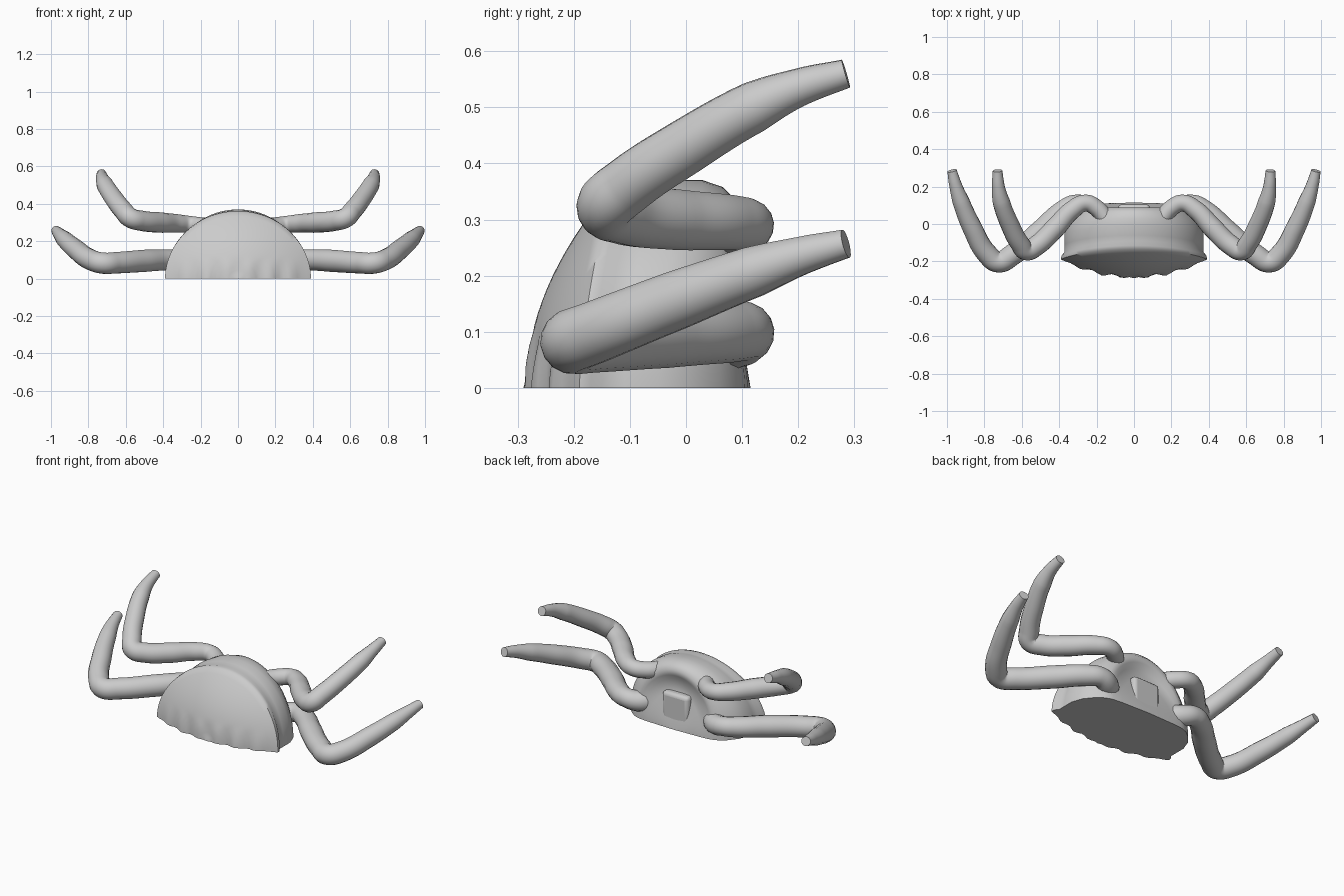
import bpy, bmesh, math

if "Cube" in bpy.data.objects:
    bpy.data.objects.remove(bpy.data.objects["Cube"])

N = 48  # segments over each half-elliptical section


def finish(ob, angle=50):
    bpy.ops.object.select_all(action='DESELECT')
    ob.select_set(True)
    bpy.context.view_layer.objects.active = ob
    bpy.ops.object.shade_smooth_by_angle(angle=math.radians(angle))


# Body shell: half-elliptical sections lofted from front to back
def section(bm, w, h, y_side, y_top, front=None):
    ring = []
    for i in range(N + 1):
        a = math.pi * i / N
        x, z = w * math.cos(a), h * math.sin(a)
        y = y_side + (y_top - y_side) * math.sin(a) ** 1.5 if 0 < i < N else y_side
        if front is not None:
            # bulging front plate with soft ripples along its lower edge
            y = -0.285 + (y + 0.285) * front ** 2
            fade = max(0, 1 - z / 0.11) * (1 - front ** 4)
            y += 0.01 * math.cos(x * 55) * fade * min(1, front * 4)
        ring.append(bm.verts.new((x, y, z)))
    return ring


bm = bmesh.new()
rings = []
for k in range(1, 17):
    s = k / 16
    rings.append(section(bm, 0.39 * s, 0.355 * s, -0.19, -0.135, s))
for w, h, ys, yt in [
    (0.388, 0.362, -0.17, -0.115),
    (0.372, 0.358, -0.15, -0.09),
    (0.372, 0.365, -0.11, -0.06),
    (0.372, 0.37, -0.05, -0.01),
    (0.35, 0.37, 0.01, 0.03),
    (0.31, 0.358, 0.06, 0.065),
    (0.27, 0.335, 0.09, 0.088),
    (0.245, 0.30, 0.10, 0.085),
    (0.225, 0.27, 0.105, 0.06),
    (0.17, 0.20, 0.11, 0.065),
    (0.10, 0.11, 0.112, 0.095),
]:
    rings.append(section(bm, w, h, ys, yt))
for a, b in zip(rings, rings[1:]):
    for i in range(N):
        bm.faces.new((a[i], a[i + 1], b[i + 1], b[i]))
# close the front and rear centres and the flat underside
p_front = bm.verts.new((0, -0.29, 0))
p_back = bm.verts.new((0, 0.115, 0))
for i in range(N):
    bm.faces.new((p_front, rings[0][i + 1], rings[0][i]))
    bm.faces.new((p_back, rings[-1][i], rings[-1][i + 1]))
bm.faces.new([p_front] + [r[0] for r in rings] + [p_back]
             + [r[-1] for r in reversed(rings)])
bmesh.ops.recalc_face_normals(bm, faces=bm.faces)
me = bpy.data.meshes.new("body_shell")
bm.to_mesh(me)
bm.free()
body = bpy.data.objects.new("body_shell", me)
bpy.context.collection.objects.link(body)
finish(body)


# Legs: tapered tubes swept along a bent path (x, y, z, radius)
def leg(name, pts, side):
    cu = bpy.data.curves.new(name, 'CURVE')
    cu.dimensions = '3D'
    cu.bevel_depth = 1
    cu.bevel_resolution = 6
    cu.resolution_u = 8
    cu.use_fill_caps = True
    sp = cu.splines.new('BEZIER')
    sp.bezier_points.add(len(pts) - 1)
    for bp, (x, y, z, r) in zip(sp.bezier_points, pts):
        bp.co = (side * x, y, z)
        bp.radius = r
        bp.handle_left_type = bp.handle_right_type = 'AUTO'
    ob = bpy.data.objects.new(name, cu)
    bpy.context.collection.objects.link(ob)
    bpy.ops.object.select_all(action='DESELECT')
    ob.select_set(True)
    bpy.context.view_layer.objects.active = ob
    bpy.ops.object.convert(target='MESH')
    finish(bpy.context.view_layer.objects.active)


lower = [(0.20, 0.03, 0.09, 0.06), (0.25, 0.085, 0.09, 0.056), (0.31, 0.105, 0.10, 0.052),
         (0.38, 0.07, 0.10, 0.056), (0.50, -0.04, 0.095, 0.06),
         (0.65, -0.165, 0.085, 0.058), (0.725, -0.203, 0.083, 0.057),
         (0.785, -0.16, 0.10, 0.056), (0.865, -0.02, 0.155, 0.053),
         (0.925, 0.12, 0.207, 0.046), (0.955, 0.21, 0.237, 0.034),
         (0.973, 0.285, 0.257, 0.026)]
upper = [(0.15, 0.03, 0.28, 0.045), (0.20, 0.085, 0.283, 0.045), (0.26, 0.112, 0.29, 0.045),
         (0.33, 0.075, 0.295, 0.05), (0.42, -0.02, 0.30, 0.055),
         (0.52, -0.115, 0.31, 0.054), (0.575, -0.142, 0.325, 0.053),
         (0.61, -0.105, 0.36, 0.052), (0.665, 0.0, 0.43, 0.05),
         (0.71, 0.12, 0.50, 0.046), (0.725, 0.20, 0.535, 0.034),
         (0.73, 0.285, 0.56, 0.026)]
for side, tag in ((1, "right"), (-1, "left")):
    leg("lower_leg_" + tag, lower, side)
    leg("upper_leg_" + tag, upper, side)

# Rear plate between the leg roots
bpy.ops.mesh.primitive_cube_add(size=1, location=(0, 0.06, 0.10))
plate = bpy.context.object
plate.name = "rear_plate"
plate.scale = (0.17, 0.09, 0.20)
bpy.ops.object.transform_apply(location=False, rotation=False, scale=True)
bev = plate.modifiers.new("bevel", 'BEVEL')
bev.width = 0.02
bev.segments = 3
finish(plate)
